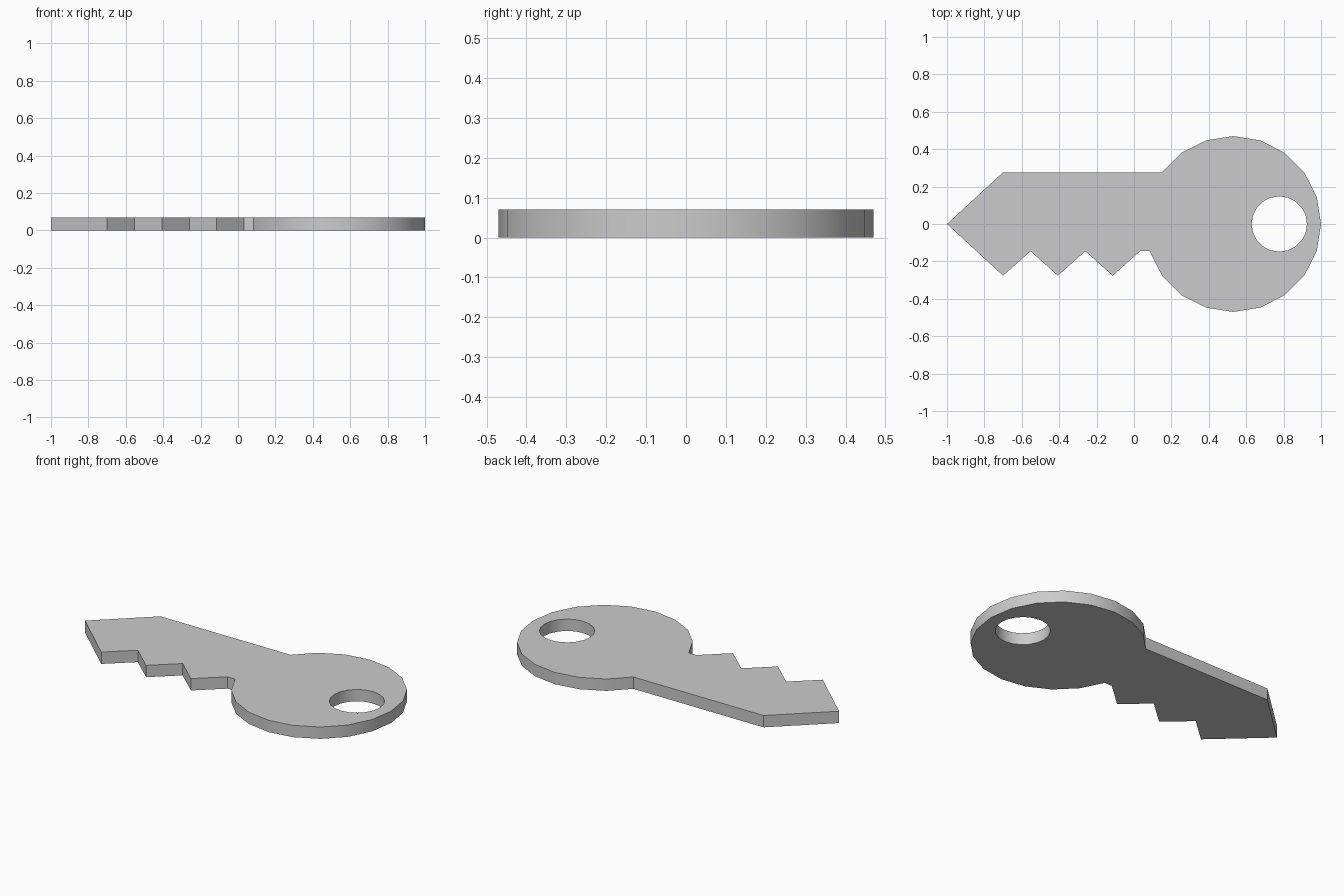
import bpy, bmesh
from math import cos, sin, radians

if "Cube" in bpy.data.objects:
    bpy.data.objects.remove(bpy.data.objects["Cube"])

R, STEP, THICK = 0.47, 18, 0.07
BOW_X, HOLE_X, HOLE_R = 0.53, 0.777, 0.148


def arc(cx, r, start, stop):
    return [(cx + r * cos(radians(a)), r * sin(radians(a)))
            for a in range(start, stop + 1, STEP)]


# Round bow, running from the underside notch round to the top of the blade
outline = arc(BOW_X, R, -162, 144)
half, notch = R * sin(radians(36)), R * sin(radians(18))

# Straight back, pointed tip and three teeth
outline += [(-0.70, half), (-1.0, 0)]
for i in range(3):
    x = -0.70 + 0.293 * i
    outline += [(x, -half), (x + 0.147, -notch)]

# Keyring hole
hole = arc(HOLE_X, HOLE_R, 0, 342)

# Fill the profile between both loops and extrude it
bm = bmesh.new()
for loop in (outline, hole):
    verts = [bm.verts.new((x, y, 0)) for x, y in loop]
    for a, b in zip(verts, verts[1:] + verts[:1]):
        bm.edges.new((a, b))
bmesh.ops.triangle_fill(bm, use_beauty=True, edges=bm.edges[:])
top = bmesh.ops.extrude_face_region(bm, geom=bm.faces[:], use_keep_orig=True)
bmesh.ops.translate(bm, vec=(0, 0, THICK),
                    verts=[v for v in top["geom"] if isinstance(v, bmesh.types.BMVert)])
bmesh.ops.recalc_face_normals(bm, faces=bm.faces[:])

mesh = bpy.data.meshes.new("key")
bm.to_mesh(mesh)
bm.free()
key = bpy.data.objects.new("key", mesh)
bpy.context.collection.objects.link(key)

# Smooth the round rims, keep the other edges sharp
bpy.context.view_layer.objects.active = key
key.select_set(True)
bpy.ops.object.shade_smooth_by_angle(angle=radians(30))
